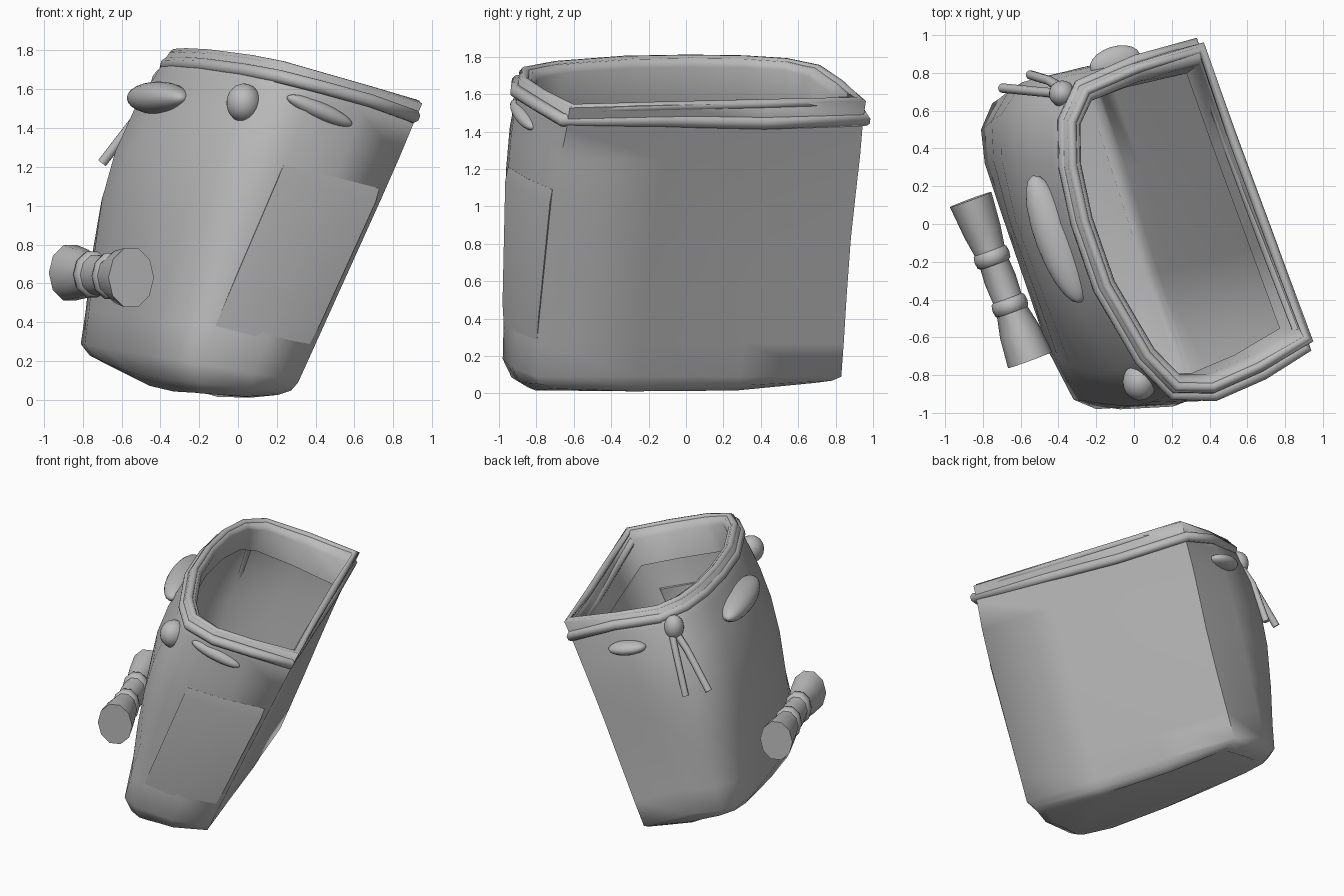
import bpy, bmesh, math
from mathutils import Vector

if "Cube" in bpy.data.objects:
    bpy.data.objects.remove(bpy.data.objects["Cube"])

mat = bpy.data.materials.new("grey cloth")
mat.diffuse_color = (0.5, 0.5, 0.5, 1)
mat.use_nodes = True
mat.node_tree.nodes["Principled BSDF"].inputs["Base Color"].default_value = mat.diffuse_color

# D-shaped outlines, from the front right corner round the curved side to the back right corner
BASE = [(.31, -.80), (.08, -.93), (-.2, -.98), (-.32, -.93), (-.45, -.68), (-.58, -.3), (-.70, .05),
        (-.79, .32), (-.81, .50), (-.75, .64), (-.55, .76), (-.22, .83), (-.04, .29), (.13, -.26)]
RIM = [(.96, -.65), (.69, -.81), (.43, -.925), (.2, -.92), (.02, -.73), (-.2, -.35), (-.32, 0),
       (-.385, .3), (-.39, .55), (-.3, .75), (0, .88), (.36, .99), (.555, .44), (.755, -.10)]
BULGE = [0, 0, .01, .04, .09, .11, .12, .12, .12, .09, .01, -.03, -.01, 0]
PANEL = (11, 12, 13)      # edges of the flat right side


def inset(pts, d, dp):
    """Move each wall of a clockwise ring inwards: the flat panel by dp, the rest by d."""
    out, n = [], len(pts)
    for i, p in enumerate(pts):
        a = (p - pts[i - 1]).to_2d().normalized()
        b = (pts[(i + 1) % n] - p).to_2d().normalized()
        na, nb = Vector((a.y, -a.x)), Vector((b.y, -b.x))
        da = dp if (i - 1) % n in PANEL else d
        db = dp if i in PANEL else d
        det = na.x * nb.y - na.y * nb.x
        if abs(det) < .12:
            o = (na + nb).normalized() * (da + db) / 2
        else:
            o = Vector((da * nb.y - db * na.y, na.x * db - nb.x * da)) / det
        out.append(p + Vector((o.x, o.y, 0)))
    return out


def ring(t, d=0, dp=None, dz=0):
    """Cross-section at height fraction t, inset by d."""
    pts = []
    for i, ((bx, by), (rx, ry), w) in enumerate(zip(BASE, RIM, BULGE)):
        low = Vector((bx, by, .09 if i in (0, 11, 12, 13) else .15 - .17 * bx))
        top = Vector((rx, ry, 1.715 - .24 * rx - .065 * ry))
        p = low.lerp(top, t)
        out = Vector((p.x - .2, p.y - .1, 0)).normalized()
        pts.append(p + out * w * math.sin(math.pi * t ** 1.25) + Vector((0, 0, dz)))
    return inset(pts, d, d if dp is None else dp)


def finish(ob, angle=45):
    ob.data.materials.append(mat)
    bpy.ops.object.select_all(action='DESELECT')
    ob.select_set(True)
    bpy.context.view_layer.objects.active = ob
    bpy.ops.object.shade_smooth_by_angle(angle=math.radians(angle))


def loft(name, rings, angle=45, open_end=False):
    """Skin closed rings and cap the ends."""
    bm = bmesh.new()
    vs = [[bm.verts.new(p) for p in r] for r in rings]
    n = len(vs[0])
    for a, b in zip(vs, vs[1:]):
        for i in range(n):
            j = (i + 1) % n
            bm.faces.new((a[i], a[j], b[j], b[i]))
    for r in (vs[:1] if open_end else (vs[0], vs[-1])):
        bm.faces.new(r)
    bmesh.ops.recalc_face_normals(bm, faces=bm.faces)
    me = bpy.data.meshes.new(name)
    bm.to_mesh(me)
    bm.free()
    ob = bpy.data.objects.new(name, me)
    bpy.context.collection.objects.link(ob)
    finish(ob, angle)
    return ob


def cord(name, pts, r, cyclic=False):
    """Round cord along a path."""
    cu = bpy.data.curves.new(name, 'CURVE')
    cu.dimensions = '3D'
    cu.bevel_depth = r
    cu.bevel_resolution = 2
    cu.use_fill_caps = True
    s = cu.splines.new('POLY')
    s.points.add(len(pts) - 1)
    for q, p in zip(s.points, pts):
        q.co = (*p, 1)
    s.use_cyclic_u = cyclic
    ob = bpy.data.objects.new(name, cu)
    bpy.context.collection.objects.link(ob)
    cu.materials.append(mat)


def fold(name, loc, size, rot):
    """Soft cloth bulge."""
    bpy.ops.mesh.primitive_ico_sphere_add(subdivisions=3, location=loc, rotation=rot)
    ob = bpy.context.object
    ob.name = name
    ob.scale = size
    finish(ob, 60)


def floor_z(p):
    """Height of the sloping underside."""
    x = p.x + .43
    return (max(.06 - .47 * x, .06 - .17 * x, 0) + .1 * max(0, p.x + .05)
            + .04 * max(0, p.y) + .15 * max(0, -p.y - .75))


# Bag: rounded underside, thin open shell, and a hem turned down inside the mouth
under = [Vector((p.x, p.y, floor_z(p))) for p in inset(ring(0), .13, .07)]
corner = [Vector((a.x + .35 * (b.x - a.x), a.y + .35 * (b.y - a.y), a.z + .65 * (b.z - a.z)))
          for a, b in zip(ring(0), under)]
outer = [ring(t, .035 * max(0, t - .75) / .25, 0) for t in (0, .12, .3, .5, .66, .8, .92)]
lip = [ring(1, .03, .0), ring(1, .05, .015, .01), ring(1, .1, .035), ring(.97, .13, .04)]
hem = [ring(.85, .15, .045)]
loft("bag", [under, corner] + outer + lip + hem, 80, True)

# Drawstring, sagging along the flat side, and rolled edge round the mouth
SAG = {0: -.065, 11: -.10, 12: -.105, 13: -.08}
cord("drawstring", [p + Vector((0, 0, SAG.get(i, -.06))) for i, p in enumerate(ring(1, .02, .055))], .036, True)
cord("rolled_edge", ring(1, .06, .025, -.005), .026, True)

# Knot with two hanging ends
fold("knot", (-.38, .69, 1.62), (.07, .07, .09), (0, 0, 0))
cord("drawstring_end_left", [(-.38, .69, 1.60), (-.50, .70, 1.48), (-.70, .72, 1.22)], .025)
cord("drawstring_end_right", [(-.37, .71, 1.60), (-.45, .76, 1.45), (-.55, .79, 1.17)], .025)

# Gathered folds below the mouth
fold("side_fold", (-.41, -.08, 1.555), (.11, .36, .085), (0, 0, .36))
fold("corner_fold", (.03, -.835, 1.53), (.09, .10, .10), (0, 0, 0))
fold("front_fold", (.42, -.87, 1.49), (.19, .05, .045), (0, .39, .3))
fold("back_fold", (-.10, .86, 1.45), (.14, .08, .05), (0, .2, .3))

# Front pocket: thin raised panel over the front wall
pocket = []
for t, d in ((.1, .004), (.2, -.008), (.64, -.012), (.69, .0)):
    r, back = ring(t, d), ring(t, .02)
    pocket.append([r[0].lerp(r[1], .12), r[1], r[2], back[2], back[1], back[0].lerp(back[1], .12)])
loft("front_pocket", pocket, 60)

# Roll strapped to the curved side, pinched by two ties
start, end = Vector((-.865, .13, .655)), Vector((-.55, -.72, .63))
axis = (end - start).normalized()
side = axis.cross(Vector((0, 0, 1))).normalized()
up = side.cross(axis)


def roll_ring(t, r, n=10):
    c = start.lerp(end, t)
    return [c + side * (.78 * r * math.cos(k * math.tau / n)) + up * (r * math.sin(k * math.tau / n))
            for k in range(n)]


loft("roll", [roll_ring(*p) for p in ((0, .15), (.2, .13), (.36, .10), (.5, .11), (.66, .10),
                                      (.82, .14), (1, .16))])
for name, t in (("back_tie", .36), ("front_tie", .66)):
    loft(name, [roll_ring(t - .05, .095), roll_ring(t - .035, .118), roll_ring(t, .125),
                roll_ring(t + .035, .118), roll_ring(t + .05, .095)], 60)
